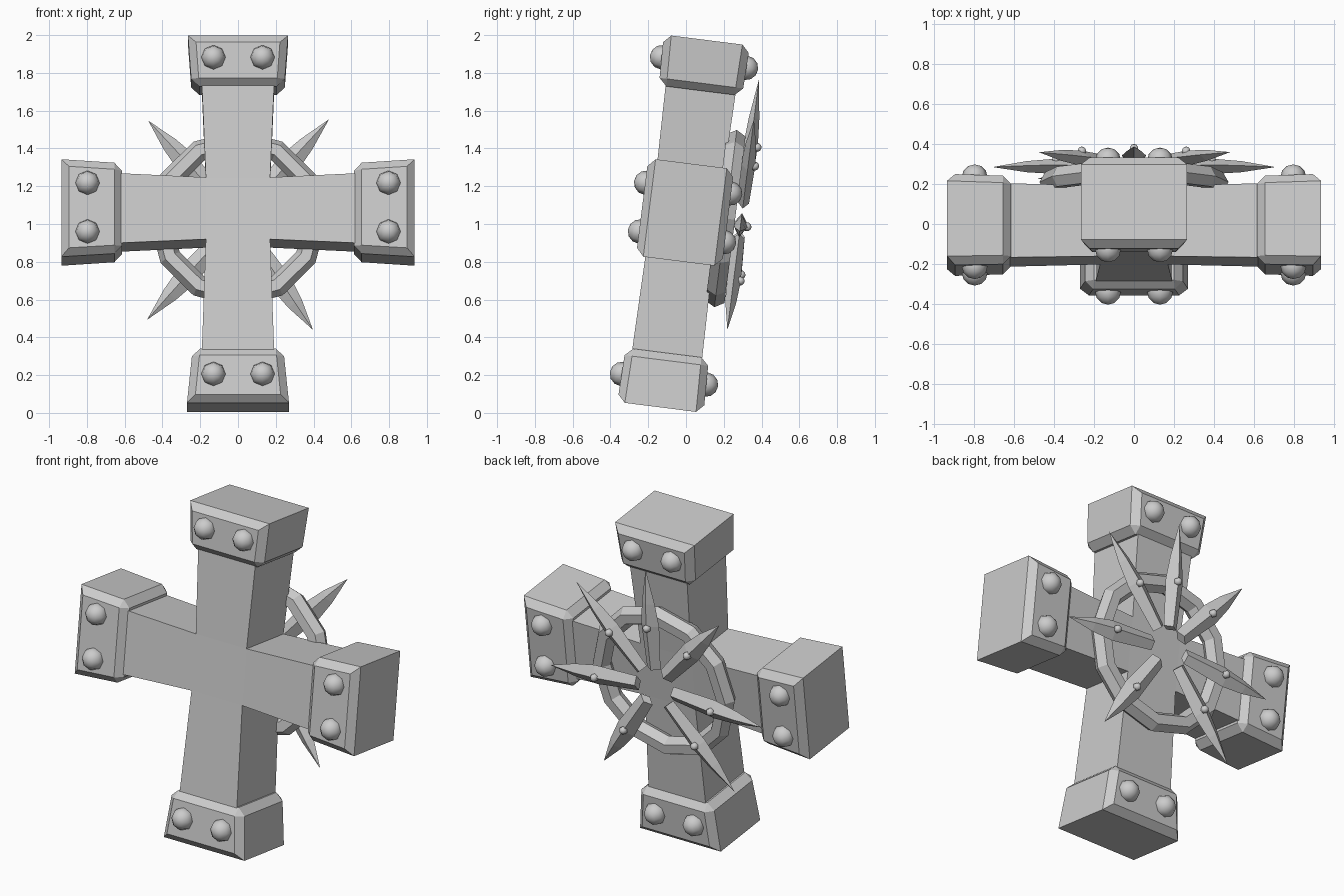
import bpy, bmesh, math
from mathutils import Matrix, Vector

default = bpy.data.objects.get("Cube")
if default:
    bpy.data.objects.remove(default, do_unlink=True)

stone = bpy.data.materials.new("grey_stone")
stone.use_nodes = True
GREY = (0.6, 0.6, 0.6, 1)
stone.diffuse_color = GREY
stone.node_tree.nodes["Principled BSDF"].inputs["Base Color"].default_value = GREY

# The whole cross leans backwards around its crossing point
LEAN = Matrix.Translation((0, -0.005, 1.061)) @ Matrix.Rotation(math.radians(-7.2), 4, 'X')


def turn(degrees):
    """Rotation in the plane of the cross; zero points up."""
    return Matrix.Rotation(math.radians(degrees), 4, 'Y')


def finish(name, bm, local=Matrix(), smooth=False):
    bmesh.ops.recalc_face_normals(bm, faces=bm.faces[:])
    for f in bm.faces:
        f.smooth = smooth
    mesh = bpy.data.meshes.new(name)
    bm.to_mesh(mesh)
    bm.free()
    mesh.materials.append(stone)
    obj = bpy.data.objects.new(name, mesh)
    obj.matrix_world = LEAN @ local
    bpy.context.collection.objects.link(obj)
    return obj


# Cross body: centre block with four arms flaring outwards
def cross_body():
    bm = bmesh.new()
    bmesh.ops.create_cube(bm, size=2)
    bmesh.ops.scale(bm, vec=(0.17, 0.178, 0.165), verts=bm.verts[:])
    bm.normal_update()
    reach = {(1, 0): 0.64, (-1, 0): 0.64, (0, 1): 0.68, (0, -1): 0.78}
    for f in [f for f in bm.faces if abs(f.normal.y) < 0.5]:
        n = f.normal.copy()
        length = reach[(round(n.x), round(n.z))]
        out = bmesh.ops.extrude_face_region(bm, geom=[f])["geom"]
        for v in [g for g in out if isinstance(g, bmesh.types.BMVert)]:
            side = v.co - n * v.co.dot(n)
            side.y *= 1.05
            v.co = side * Vector((1.13, 1, 1.13)) + n * length
        bm.faces.remove(f)
    finish("cross_body", bm)


# End cap: flared block, chamfered around front, back and inner faces
def end_cap(name, angle, inner, outer, half_in, half_out):
    bm = bmesh.new()
    bmesh.ops.create_cube(bm, size=2)
    for v in bm.verts:
        far = v.co.z > 0
        v.co = Vector((v.co.x * (half_out if far else half_in),
                       v.co.y * (0.23 if far else 0.222),
                       outer if far else inner))
    sharp = lambda e: (all(v.co.z > outer - 0.01 for v in e.verts)
                       and abs(e.verts[0].co.x - e.verts[1].co.x) < 0.01)
    bmesh.ops.bevel(bm, geom=[e for e in bm.edges if not sharp(e)], offset=0.04,
                    offset_type='OFFSET', segments=1, affect='EDGES', profile=0.5)
    finish(name, bm, turn(angle))


# Round stud with its pole facing along the depth
def stud(name, position, radius, segments, rings):
    bm = bmesh.new()
    bmesh.ops.create_uvsphere(bm, u_segments=segments, v_segments=rings, radius=radius)
    finish(name, bm, Matrix.Translation(position) @ Matrix.Rotation(math.pi / 2, 4, 'X'), True)


# Faceted ring lying against the back
def back_ring(sides=12, major=0.415, minor=0.058):
    bm = bmesh.new()
    loops = []
    for i in range(sides):
        a = math.tau * i / sides
        loop = []
        for j in range(6):
            b = math.tau * j / 6
            r = major + minor * math.cos(b)
            loop.append(bm.verts.new((r * math.sin(a), minor * math.sin(b), r * math.cos(a))))
        loops.append(loop)
    for i in range(sides):
        p, q = loops[i], loops[(i + 1) % sides]
        for j in range(6):
            k = (j + 1) % 6
            bm.faces.new((p[j], p[k], q[k], q[j]))
    finish("back_ring", bm, Matrix.Translation((0, 0.217, -0.005)))


# Ridged blade pointing outwards, blunt at the base
def spike(name, angle, tip):
    bm = bmesh.new()
    loops = []
    for r, w, t in ((0.12, 0.045, 0.03), (0.40, 0.06, 0.038), (0.54, 0.042, 0.028)):
        loops.append([bm.verts.new(c) for c in ((w, 0, r), (0, t, r), (-w, 0, r), (0, -t, r))])
    point = bm.verts.new((0, 0, tip))
    bm.faces.new(loops[0])
    for j in range(4):
        k = (j + 1) % 4
        for p, q in zip(loops, loops[1:]):
            bm.faces.new((p[j], p[k], q[k], q[j]))
        bm.faces.new((loops[-1][j], loops[-1][k], point))
    finish(name, bm, Matrix.Translation((0, 0.3, 0)) @ turn(angle))


cross_body()
end_cap("top_cap", 0, 0.65, 0.92, 0.245, 0.265)
end_cap("bottom_cap", 180, 0.75, 1.04, 0.24, 0.27)
end_cap("left_cap", 90, 0.615, 0.935, 0.24, 0.26)
end_cap("right_cap", -90, 0.615, 0.935, 0.24, 0.26)

# Rivets in pairs on the front and back of every cap
for face, y in (("front", -0.224), ("back", 0.224)):
    for s in (-1, 1):
        spots = {"top": (s * 0.13, y, 0.8), "bottom": (s * 0.13, y, -0.89),
                 "left": (0.797, y, s * 0.13), "right": (-0.797, y, s * 0.13)}
        for cap, spot in spots.items():
            stud(f"{cap}_{face}_rivet", spot, 0.065, 8, 6)

back_ring()
for angle, tip in ((0, 0.75), (42, 0.72), (-42, 0.71), (95, 0.71), (-95, 0.71),
                   (146, 0.71), (-138, 0.72)):
    spike("back_spike", angle, tip)
    stud("spike_stud", turn(angle) @ Vector((0, 0.335, 0.39)), 0.024, 6, 5)
